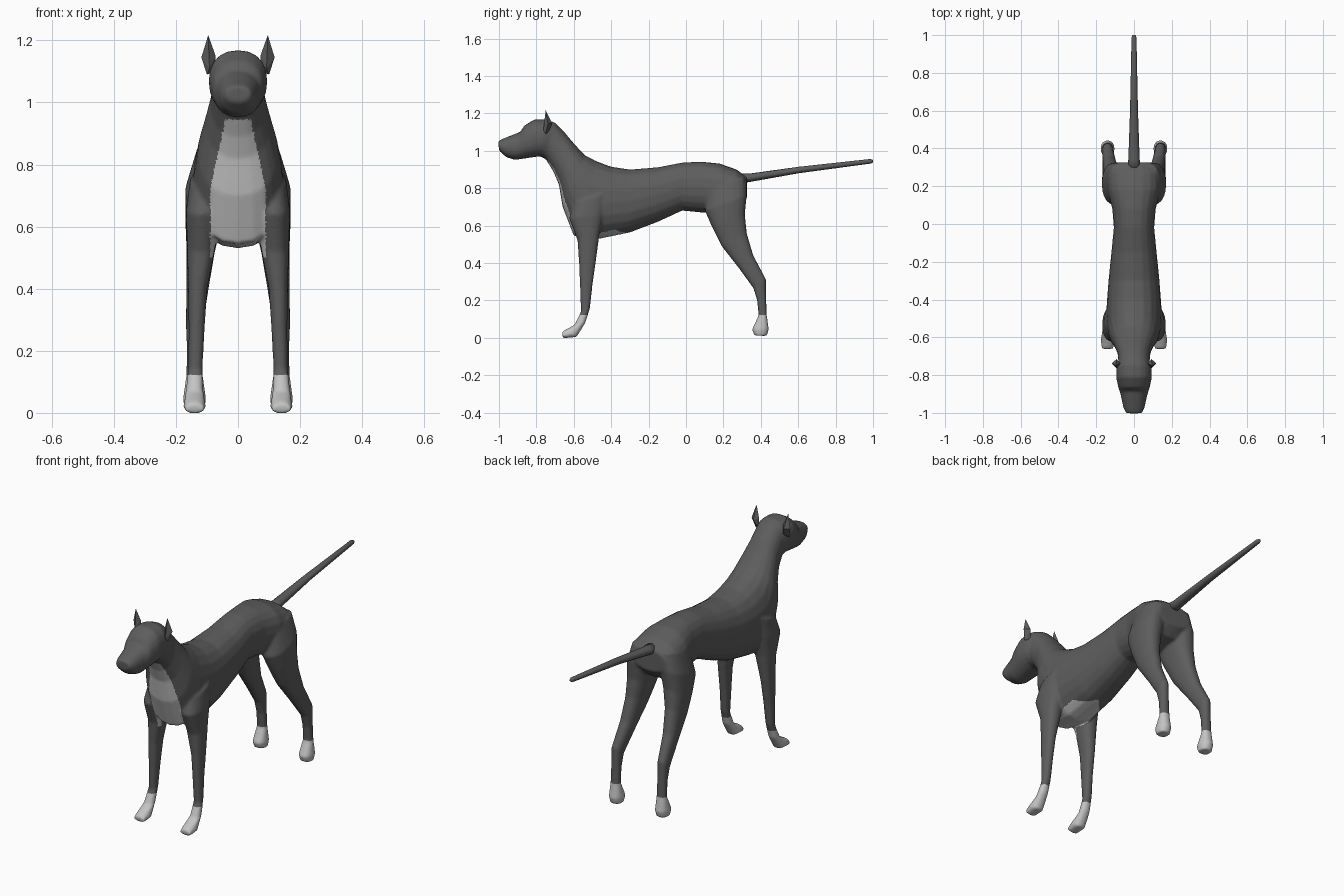
import bpy, bmesh, math
from mathutils import Vector


def material(name, v):
    m = bpy.data.materials.new(name)
    m.diffuse_color = (v, v, v, 1)
    return m


dark = material("dark grey coat", 0.11)
light = material("light grey markings", 0.55)


def loft(bm, rings, side=1, n=20, power=0.88):
    """Rings: (y, z of one edge, y, z of opposite edge, centre x, half width)."""
    prev = first = None
    for ya, za, yb, zb, cx, hw in rings:
        ring = []
        for i in range(n):
            a = 2 * math.pi * i / n
            c, s = [math.copysign(abs(t) ** power, t) for t in (math.cos(a), math.sin(a))]
            ring.append(bm.verts.new((side * (cx + hw * s),
                                      (ya + yb) / 2 + c * (ya - yb) / 2,
                                      (za + zb) / 2 + c * (za - zb) / 2)))
        if prev:
            for i in range(n):
                j = (i + 1) % n
                bm.faces.new((prev[i], prev[j], ring[j], ring[i]))
        else:
            first = ring
        prev = ring
    bm.faces.new(first)
    bm.faces.new(prev)


def finish(bm, name):
    bmesh.ops.recalc_face_normals(bm, faces=bm.faces)
    me = bpy.data.meshes.new(name)
    bm.to_mesh(me)
    bm.free()
    ob = bpy.data.objects.new(name, me)
    bpy.context.collection.objects.link(ob)
    me.materials.append(dark)
    return ob


# Trunk, neck and head: top edge, bottom edge, half width
trunk = [
    (.325, .86, .325, .74, 0, .10), (.27, .90, .28, .69, 0, .14),
    (.18, .932, .18, .665, 0, .14), (.08, .942, .08, .67, 0, .115),
    (-.02, .937, -.02, .68, 0, .107), (-.15, .912, -.15, .62, 0, .12),
    (-.30, .90, -.30, .563, 0, .135), (-.40, .915, -.46, .53, 0, .145),
    (-.48, .945, -.60, .545, 0, .145), (-.54, .975, -.66, .70, 0, .13),
    (-.60, 1.04, -.68, .82, 0, .105), (-.65, 1.10, -.71, .89, 0, .088),
    (-.70, 1.15, -.75, .955, 0, .083), (-.745, 1.168, -.78, .97, 0, .094),
    (-.81, 1.168, -.82, .965, 0, .094), (-.865, 1.135, -.87, .957, 0, .083),
    (-.885, 1.102, -.915, .951, 0, .072), (-.985, 1.062, -.96, .965, 0, .056),
    (-1.003, 1.052, -1.0, 1.0, 0, .042),
]
# Legs: front edge, back edge, centre x, half width
hind_leg = [
    (.12, .82, .315, .86, .085, .05), (.10, .68, .325, .76, .10, .07),
    (.14, .59, .315, .66, .11, .06), (.19, .49, .325, .56, .12, .046),
    (.28, .375, .36, .44, .13, .036), (.36, .265, .427, .315, .14, .028),
    (.38, .20, .429, .21, .14, .025), (.388, .12, .432, .12, .14, .027),
    (.353, .045, .443, .045, .14, .037), (.365, .013, .432, .010, .14, .032),
]
front_leg = [
    (-.60, .72, -.42, .78, .105, .05), (-.625, .64, -.44, .66, .115, .053),
    (-.58, .52, -.463, .55, .118, .046), (-.572, .40, -.483, .40, .13, .031),
    (-.567, .28, -.50, .28, .133, .026), (-.562, .14, -.513, .16, .137, .023),
    (-.595, .07, -.538, .08, .14, .028), (-.65, .04, -.585, .004, .14, .036),
    (-.664, .028, -.657, -.002, .14, .031),
]
bm = bmesh.new()
loft(bm, trunk)
for side in (1, -1):
    loft(bm, hind_leg, side)
    loft(bm, front_leg, side)
body = finish(bm, "dog_body")

# Fuse the parts into one smooth skin
remesh = body.modifiers.new("fuse", 'REMESH')
remesh.mode = 'VOXEL'
remesh.voxel_size = 0.007
smooth = body.modifiers.new("soften", 'SMOOTH')
smooth.factor = 0.5
smooth.iterations = 6
deps = bpy.context.evaluated_depsgraph_get()
skin = bpy.data.meshes.new_from_object(body.evaluated_get(deps))
body.modifiers.clear()
body.data = skin
skin.materials.clear()
skin.materials.append(dark)
skin.materials.append(light)

# Light paws and chest patch
for p in skin.polygons:
    c, n = p.center, p.normal
    width = min(.09, .09 - .22 * (c.z - .72)) * min(1, max(0, (-.28 - c.y) / .1))
    chest = .5 < c.z < .945 and abs(c.x) < width and (n.y < -.3 or n.z < -.5)
    p.material_index = 1 if c.z < .122 or chest else 0
    p.use_smooth = True

# Tail
bm = bmesh.new()
loft(bm, [(.29, .88, .29, .825, 0, .036), (.34, .878, .345, .834, 0, .03),
          (.60, .914, .603, .880, 0, .021), (.985, .956, .99, .932, 0, .013),
          (1.0, .951, 1.0, .937, 0, .008)], n=12, power=1)
tail = finish(bm, "tail")
for p in tail.data.polygons:
    p.use_smooth = True

# Pointed ears
for side, label in ((1, "left"), (-1, "right")):
    bm = bmesh.new()
    for x, y, z in [(.096, -.75, 1.217), (.118, -.738, 1.145), (.072, -.738, 1.15),
                    (.092, -.763, 1.11), (.092, -.715, 1.145), (.10, -.75, 1.09),
                    (.075, -.735, 1.10)]:
        bm.verts.new((side * x, y, z))
    bmesh.ops.convex_hull(bm, input=bm.verts[:])
    finish(bm, label + "_ear")
